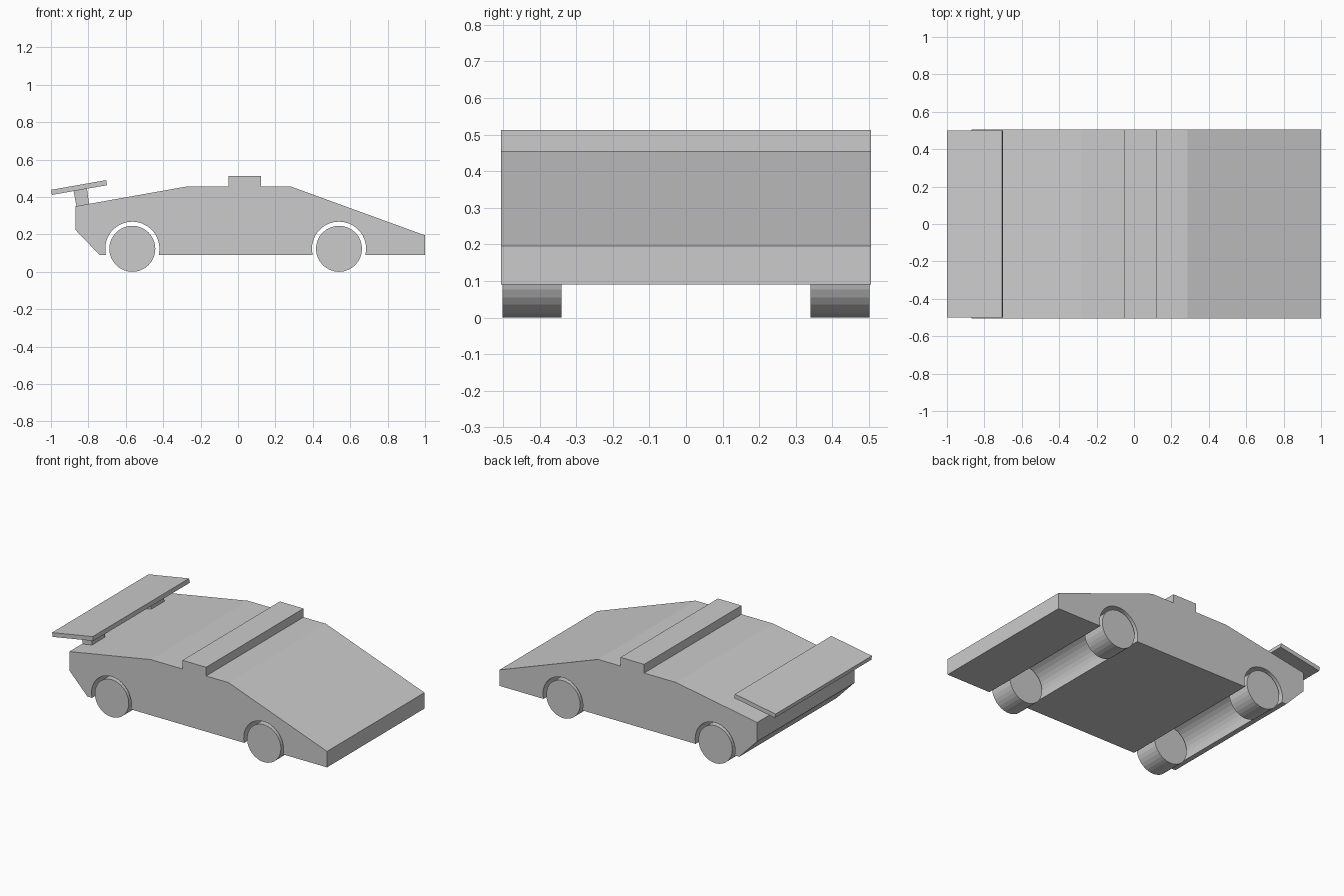
import bpy, bmesh
from math import sin, cos, pi, asin

if "Cube" in bpy.data.objects:
    bpy.data.objects.remove(bpy.data.objects["Cube"])

HALF_W = 0.505
FLOOR = 0.09
AXLE_Z, WHEEL_R, ARCH_R = 0.123, 0.123, 0.145
FRONT_X, REAR_X = 0.54, -0.565


def extrude_profile(name, pts, y0, y1):
    """Extrude a closed (x, z) outline from y0 to y1."""
    bm = bmesh.new()
    face = bm.faces.new([bm.verts.new((x, y0, z)) for x, z in pts])
    res = bmesh.ops.extrude_face_region(bm, geom=[face])
    verts = [g for g in res["geom"] if isinstance(g, bmesh.types.BMVert)]
    bmesh.ops.translate(bm, verts=verts, vec=(0, y1 - y0, 0))
    bmesh.ops.recalc_face_normals(bm, faces=bm.faces)
    mesh = bpy.data.meshes.new(name)
    bm.to_mesh(mesh)
    bm.free()
    obj = bpy.data.objects.new(name, mesh)
    bpy.context.collection.objects.link(obj)
    return obj


def circle(cx, r, start, end, steps):
    return [(cx + r * cos(start + (end - start) * i / steps),
             AXLE_Z + r * sin(start + (end - start) * i / steps))
            for i in range(steps + 1)]


def arch(cx):
    """Wheel arch cut into the floor line, running from nose to tail."""
    drop = asin((AXLE_Z - FLOOR) / ARCH_R)
    return circle(cx, ARCH_R, -drop, pi + drop, 20)


# Wedge body with full-width wheel tunnels and a raised roof bar
body = [(-0.74, FLOOR), (-0.87, 0.225), (-0.87, 0.35), (-0.28, 0.455),
        (-0.05, 0.455), (-0.05, 0.512), (0.122, 0.512), (0.122, 0.455),
        (0.285, 0.455), (1.0, 0.195), (1.0, FLOOR)]
extrude_profile("body", body + arch(FRONT_X) + arch(REAR_X), -HALF_W, HALF_W)

# Rear wing plate
extrude_profile("rear_wing", [(-1.0, 0.438), (-0.705, 0.49),
                              (-0.70, 0.463), (-0.995, 0.411)], -0.5, 0.5)

# Wheels and wing struts on both sides
strut = [(-0.862, 0.34), (-0.795, 0.35), (-0.808, 0.45), (-0.88, 0.438)]
for side, s in (("right", -1), ("left", 1)):
    extrude_profile(f"wing_strut_{side}", strut, s * 0.24, s * 0.375)
    for end, cx in (("front", FRONT_X), ("rear", REAR_X)):
        rim = circle(cx, WHEEL_R, -pi / 2, 1.5 * pi, 32)[:-1]
        extrude_profile(f"{end}_wheel_{side}", rim, s * 0.34, s * 0.502)
